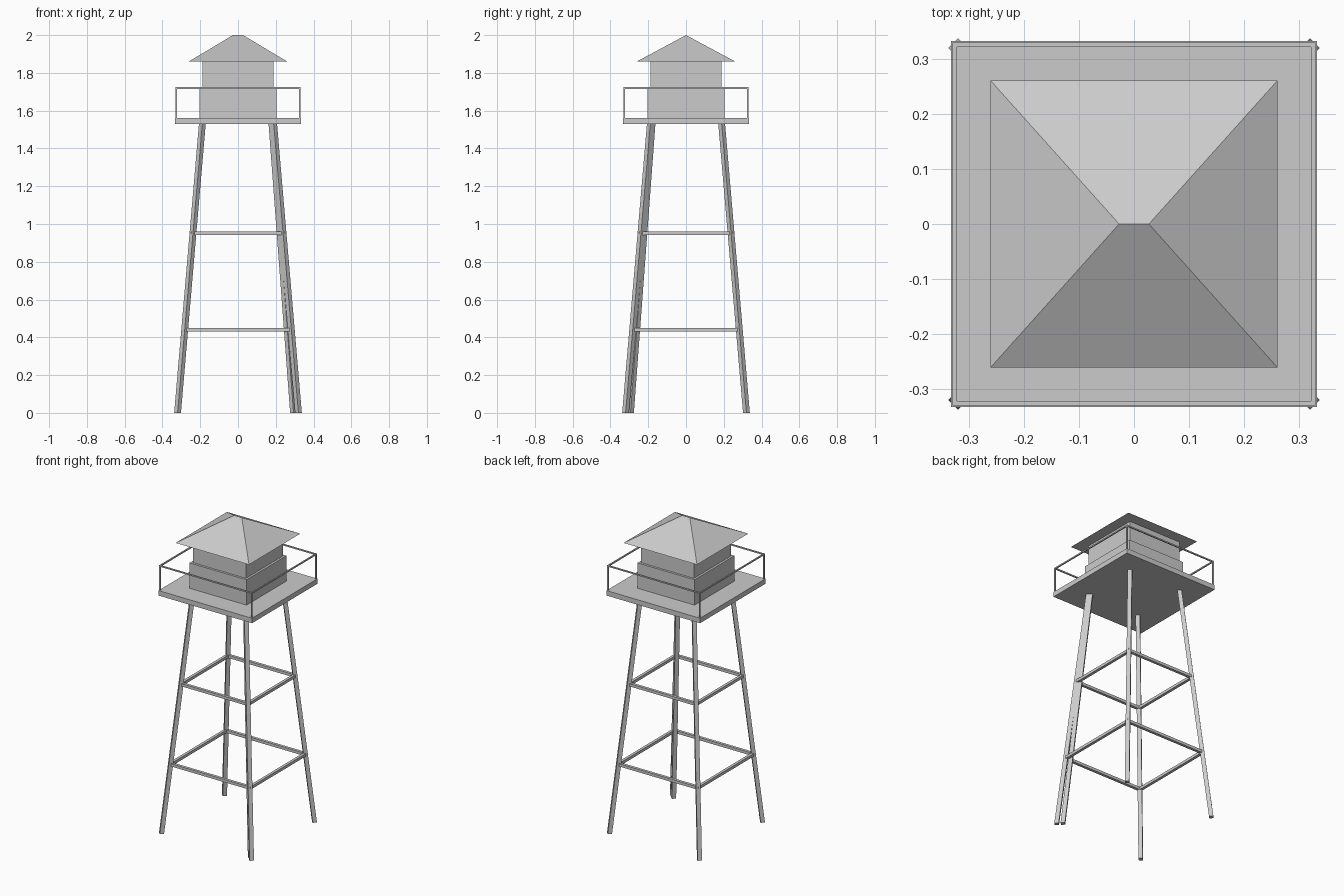
import bpy
import bmesh
from mathutils import Vector

cube = bpy.data.objects.get("Cube")
if cube:
    bpy.data.objects.remove(cube, do_unlink=True)

grey = bpy.data.materials.new("light grey")
grey.use_nodes = True
colour = (0.6, 0.6, 0.6, 1)
grey.diffuse_color = colour
grey.node_tree.nodes["Principled BSDF"].inputs["Base Color"].default_value = colour


def finish(name, bm):
    bmesh.ops.recalc_face_normals(bm, faces=bm.faces)
    mesh = bpy.data.meshes.new(name)
    bm.to_mesh(mesh)
    bm.free()
    mesh.materials.append(grey)
    obj = bpy.data.objects.new(name, mesh)
    bpy.context.collection.objects.link(obj)
    return obj


def box(name, low, high):
    """Axis-aligned block between two corners."""
    low, high = Vector(low), Vector(high)
    bm = bmesh.new()
    bmesh.ops.create_cube(bm, size=1)
    for v in bm.verts:
        v.co = (low + high) / 2 + v.co * (high - low)
    return finish(name, bm)


def block(name, half, z0, z1):
    return box(name, (-half, -half, z0), (half, half, z1))


def square_ring(name, half, z, thick):
    """Four bars along the sides of a square."""
    t = thick / 2
    for side, s in (("low", -1), ("high", 1)):
        c = s * half
        box(f"{name}_x_{side}", (-half - t, c - t, z - t), (half + t, c + t, z + t))
        box(f"{name}_y_{side}", (c - t, -half + t, z - t), (c + t, half - t, z + t))


def leg(name, sx, sy, foot, top, radius):
    """Four-sided diamond post leaning in towards the deck."""
    bm = bmesh.new()
    height = 1.54
    rings = []
    for c, z in ((foot, 0), (top, height)):
        rings.append([bm.verts.new((sx * c + dx * radius, sy * c + dy * radius, z))
                      for dx, dy in ((1, 0), (0, 1), (-1, 0), (0, -1))])
    low, high = rings
    bm.faces.new(low)
    bm.faces.new(high)
    for i in range(4):
        j = (i + 1) % 4
        bm.faces.new((low[i], low[j], high[j], high[i]))
    return finish(name, bm)


# Splayed legs, with a second post beside the front left one
FOOT, TOP = 0.32, 0.188
for y_name, sy in (("front", -1), ("back", 1)):
    for x_name, sx in (("right", -1), ("left", 1)):
        leg(f"{y_name}_{x_name}_leg", sx, sy, FOOT, TOP, 0.018)
leg("front_left_inner_post", 1, -1, 0.294, 0.179, 0.018)

# Horizontal braces between the legs
for name, z in (("lower_brace", 0.44), ("upper_brace", 0.95)):
    square_ring(name, FOOT + (TOP - FOOT) * z / 1.54, z, 0.018)

# Deck and cabin
block("deck", 0.333, 1.53, 1.562)
block("cabin_lower_wall", 0.203, 1.562, 1.725)
block("cabin_upper_wall", 0.189, 1.725, 1.86)

# Guard rail with corner posts
RAIL = 0.326
square_ring("guard_rail", RAIL, 1.72, 0.008)
for sx in (-1, 1):
    for sy in (-1, 1):
        x, y, t = sx * RAIL, sy * RAIL, 0.004
        box("rail_post", (x - t, y - t, 1.56), (x + t, y + t, 1.716))

# Hipped roof with a short ridge
bm = bmesh.new()
eave = [bm.verts.new((x * 0.261, y * 0.261, 1.86))
        for x, y in ((-1, -1), (1, -1), (1, 1), (-1, 1))]
left, right = (bm.verts.new((x, 0, 2)) for x in (0.027, -0.027))
bm.faces.new(eave)
bm.faces.new((eave[0], eave[1], left, right))
bm.faces.new((eave[1], eave[2], left))
bm.faces.new((eave[2], eave[3], right, left))
bm.faces.new((eave[3], eave[0], right))
finish("roof", bm)
